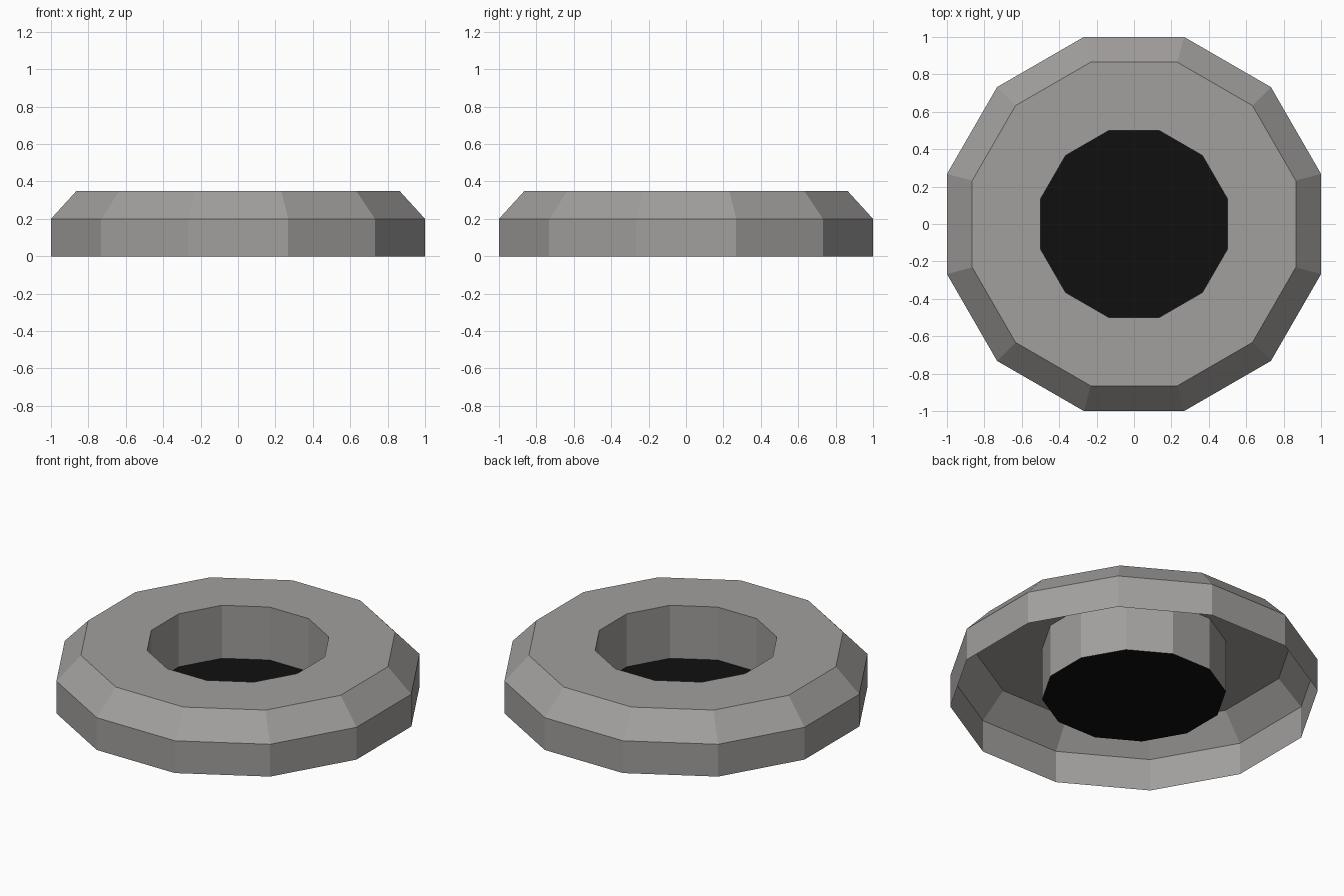
import bpy, bmesh, math

if "Cube" in bpy.data.objects:
    bpy.data.objects.remove(bpy.data.objects["Cube"])

SIDES = 12
K = 1 / math.cos(math.pi / SIDES)   # flat-side distance to corner radius


def material(name, rgb):
    m = bpy.data.materials.new(name)
    m.diffuse_color = (*rgb, 1)
    m.use_nodes = True
    m.node_tree.nodes["Principled BSDF"].inputs["Base Color"].default_value = m.diffuse_color
    return m


def lathe(name, profile, mat, cap=False):
    """Spin (flat radius, height) points into an open twelve-sided shell."""
    bm = bmesh.new()
    rings = []
    for r, z in profile:
        angles = [(i + 0.5) * 2 * math.pi / SIDES for i in range(SIDES)]
        rings.append([bm.verts.new((r * K * math.cos(a), r * K * math.sin(a), z))
                      for a in angles])
    for lo, hi in zip(rings, rings[1:]):
        for i in range(SIDES):
            j = (i + 1) % SIDES
            bm.faces.new((lo[i], lo[j], hi[j], hi[i]))
    if cap:
        bm.faces.new(rings[-1])
    me = bpy.data.meshes.new(name)
    bm.to_mesh(me)
    bm.free()
    me.materials.append(mat)
    ob = bpy.data.objects.new(name, me)
    bpy.context.collection.objects.link(ob)
    return ob


grey = material("stone grey", (0.36, 0.348, 0.34))
black = material("black", (0.005, 0.005, 0.005))

# Outer wall, sloped shoulder, flat top and wall of the hole (open below)
lathe("ring_shell", [(1.0, 0), (1.0, 0.2), (0.865, 0.348), (0.5, 0.348), (0.5, 0.02)], grey)

# Dark floor closing the hole
lathe("hole_floor", [(0.5, 0.02)], black, cap=True)
